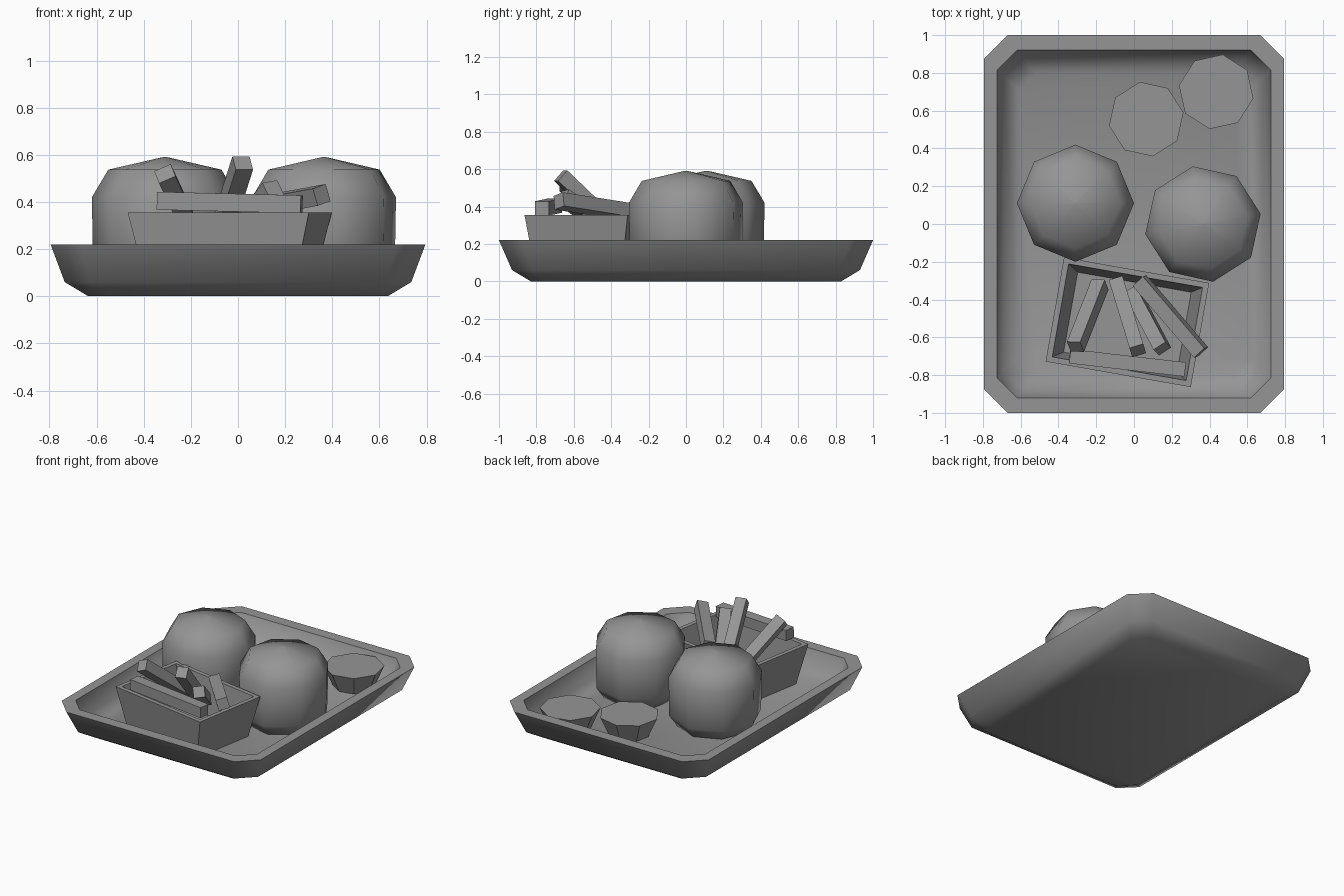
import bpy, bmesh, math
from mathutils import Vector, Matrix

old = bpy.data.objects.get("Cube")
if old:
    bpy.data.objects.remove(old, do_unlink=True)

grey = bpy.data.materials.new("plain grey")
grey.use_nodes = True
GREY = (0.3, 0.3, 0.3, 1)
grey.diffuse_color = GREY
grey.node_tree.nodes["Principled BSDF"].inputs["Base Color"].default_value = GREY


def loft(name, rings, smooth=None):
    """Skin a stack of equal-length rings and cap both ends."""
    bm = bmesh.new()
    loops = [[bm.verts.new(p) for p in ring] for ring in rings]
    n = len(loops[0])
    for a, b in zip(loops, loops[1:]):
        for i in range(n):
            j = (i + 1) % n
            bm.faces.new((a[i], a[j], b[j], b[i]))
    bm.faces.new(loops[0][::-1])
    bm.faces.new(loops[-1])
    bmesh.ops.recalc_face_normals(bm, faces=bm.faces)
    mesh = bpy.data.meshes.new(name)
    bm.to_mesh(mesh)
    bm.free()
    mesh.materials.append(grey)
    obj = bpy.data.objects.new(name, mesh)
    bpy.context.collection.objects.link(obj)
    if smooth:
        bpy.ops.object.select_all(action='DESELECT')
        obj.select_set(True)
        bpy.context.view_layer.objects.active = obj
        bpy.ops.object.shade_smooth_by_angle(angle=math.radians(smooth))
    return obj


def cut_corner_ring(x, y, z, c):
    """Rectangle with its four corners cut off."""
    return [(x - c, -y, z), (x, c - y, z), (x, y - c, z), (x - c, y, z),
            (c - x, y, z), (-x, y - c, z), (-x, c - y, z), (c - x, -y, z)]


def octagon(r, z, turn):
    angles = [math.radians(turn + 45 * i) for i in range(8)]
    return [(r * math.cos(a), r * math.sin(a), z) for a in angles]


def rectangle(x, y, z):
    return [(-x, -y, z), (x, -y, z), (x, y, z), (-x, y, z)]


# Tray: outer shell up to the rim, then back down to the sunken floor
loft("tray", [cut_corner_ring(*r) for r in (
    (0.635, 0.83, 0, 0.1), (0.735, 0.93, 0.06, 0.11), (0.795, 1, 0.22, 0.125),
    (0.725, 0.92, 0.22, 0.105), (0.69, 0.88, 0.1, 0.1), (0.61, 0.8, 0.06, 0.09))], 50)

# Burger-like round buns
BUN = ((0.25, 0.06), (0.305, 0.14), (0.31, 0.42), (0.24, 0.537), (0.01, 0.59))
for name, x, y, turn in (("left_bun", 0.365, 0, 10), ("right_bun", -0.31, 0.11, 0)):
    bun = loft(name, [octagon(r, z, turn) for r, z in BUN], 70)
    bun.location = (x, y, 0)

# Filled dipping cups
for name, x, y, turn in (("left_cup", 0.435, 0.7, -10), ("right_cup", 0.065, 0.555, 10)):
    cup = loft(name, [octagon(0.135, 0.055, turn), octagon(0.2, 0.2, turn)])
    cup.location = (x, y, 0)

# Open tapered basket
basket = loft("basket", [rectangle(*r) for r in (
    (0.32, 0.235, 0.055), (0.39, 0.28, 0.355), (0.36, 0.25, 0.355), (0.305, 0.215, 0.1))])
basket.location = (-0.035, -0.52, 0)
basket.rotation_euler.z = math.radians(-10)

# Fries: square bars from a low end to a raised end, with a roll angle
FRIES = (
    ((-0.34, -0.70, 0.405), (0.27, -0.77, 0.39), 0),
    ((-0.18, -0.32, 0.24), (-0.31, -0.65, 0.52), 30),
    ((-0.09, -0.31, 0.22), (0.02, -0.67, 0.565), 0),
    ((-0.01, -0.36, 0.24), (0.15, -0.66, 0.455), 10),
    ((0.03, -0.30, 0.37), (0.355, -0.68, 0.43), 15),
)
for i, (low, high, roll) in enumerate(FRIES):
    low, high = Vector(low), Vector(high)
    axis = high - low
    fry = loft(f"fry_{i + 1}", [rectangle(0.038, 0.038, 0), rectangle(0.038, 0.038, axis.length)])
    spin = axis.to_track_quat('Z', 'Y').to_matrix().to_4x4()
    fry.matrix_world = Matrix.Translation(low) @ spin @ Matrix.Rotation(math.radians(roll), 4, 'Z')
